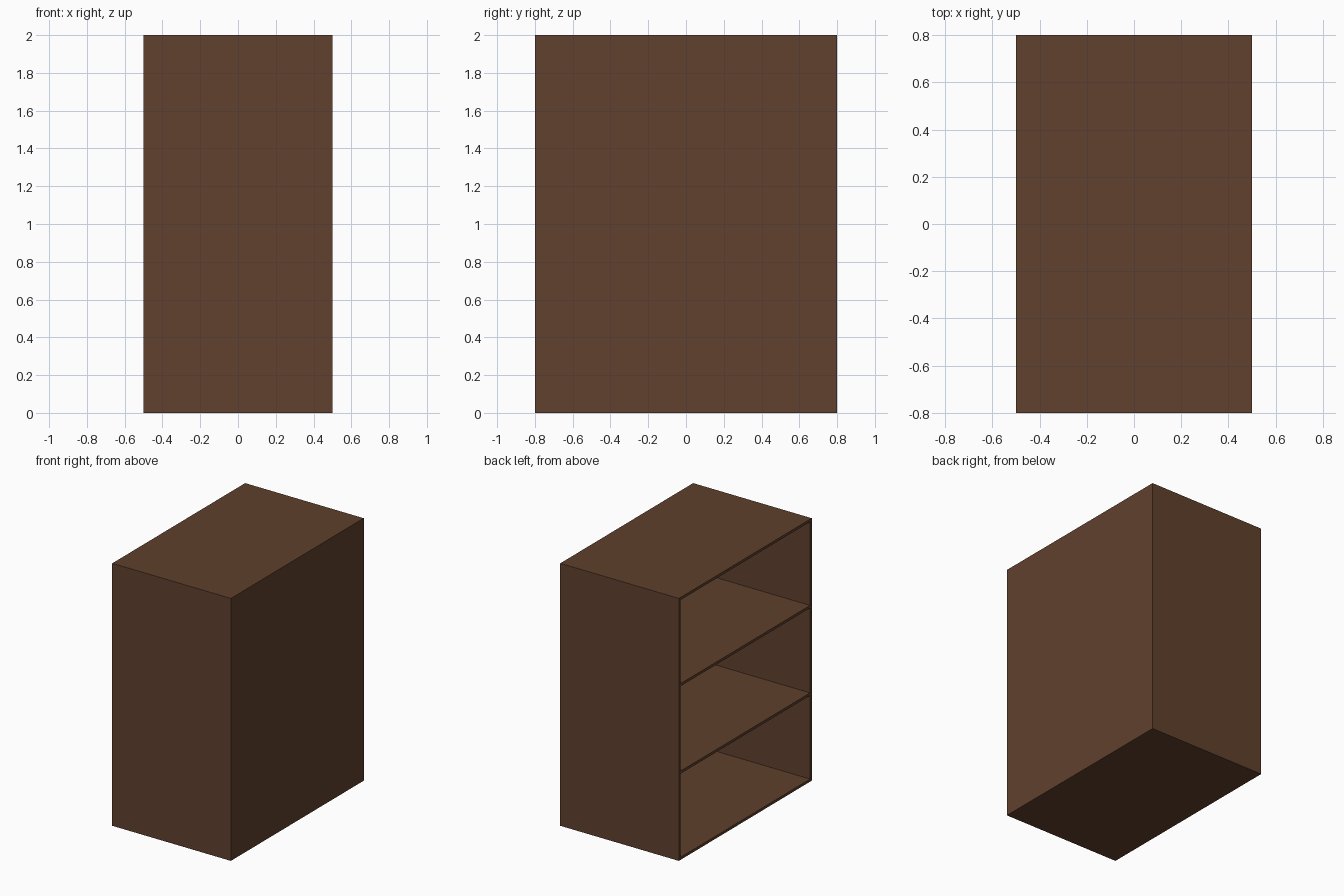
import bpy

if "Cube" in bpy.data.objects:
    bpy.data.objects.remove(bpy.data.objects["Cube"])

W, D, H = 1.0, 1.6, 2.0   # x depth, y width, z height
T = 0.02                  # board thickness

wood = bpy.data.materials.new("dark_brown_wood")
wood.diffuse_color = (0.116, 0.052, 0.026, 1.0)
wood.use_nodes = True
wood.node_tree.nodes["Principled BSDF"].inputs["Base Color"].default_value = wood.diffuse_color


def board(name, lo, hi):
    """Box spanning two opposite corners."""
    bpy.ops.mesh.primitive_cube_add(size=1, location=[(a + b) / 2 for a, b in zip(lo, hi)])
    ob = bpy.context.object
    ob.name = name
    ob.scale = [b - a for a, b in zip(lo, hi)]
    bpy.ops.object.transform_apply(location=False, rotation=False, scale=True)
    ob.data.materials.append(wood)
    return ob


x0, x1, y0, y1 = -W / 2, W / 2, -D / 2, D / 2

# Side panels, full height
board("side_panel_front", (x0, y0, 0), (x1, y0 + T, H))
board("side_panel_rear", (x0, y1 - T, 0), (x1, y1, H))

# Bottom and top boards between the sides
board("bottom_board", (x0, y0 + T, 0), (x1, y1 - T, T))
board("top_board", (x0, y0 + T, H - T), (x1, y1 - T, H))

# Backing panel on the closed +x side
board("back_panel", (x1 - T, y0 + T, T), (x1, y1 - T, H - T))

# Two evenly spaced shelves, flush with the open -x side
for i in (1, 2):
    z = H * i / 3
    board(f"shelf_{i}", (x0, y0 + T, z - T / 2), (x1 - T, y1 - T, z + T / 2))
